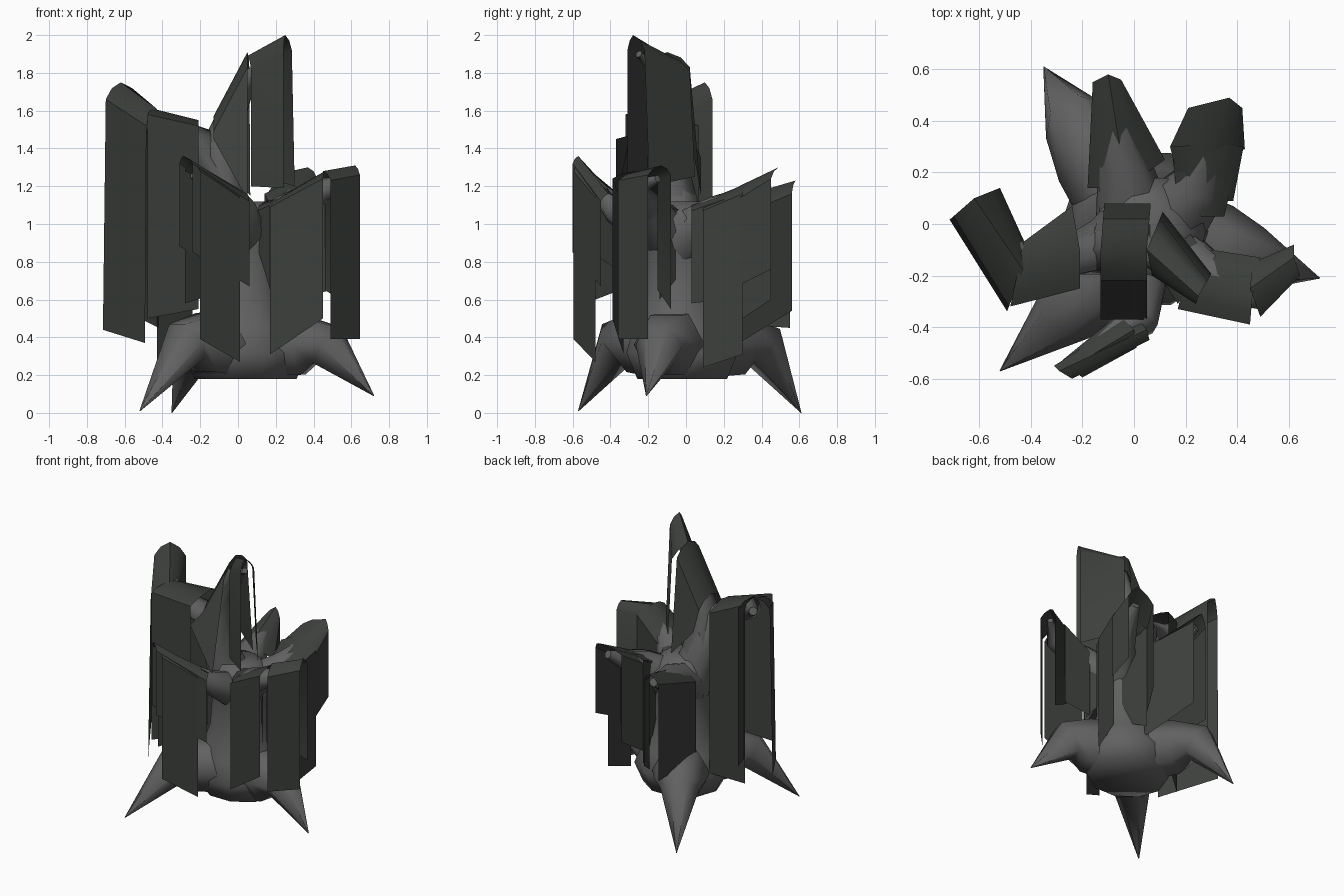
import bpy, math
from mathutils import Vector


def material(name, rgb):
    m = bpy.data.materials.new(name)
    m.diffuse_color = (*rgb, 1)
    return m


BARK = material("bark", (0.12, 0.12, 0.12))
MOSS = material("moss", (0.045, 0.05, 0.045))


def make(name, verts, faces, mat, angle):
    me = bpy.data.meshes.new(name)
    me.from_pydata([tuple(v) for v in verts], [], faces)
    me.update()
    me.materials.append(mat)
    ob = bpy.data.objects.new(name, me)
    bpy.context.collection.objects.link(ob)
    bpy.ops.object.select_all(action='DESELECT')
    ob.select_set(True)
    bpy.context.view_layer.objects.active = ob
    bpy.ops.object.shade_smooth_by_angle(angle=math.radians(angle))
    return ob


def tube(name, path, radii, n=7):
    """Tapered closed tube along a path; rings face the local direction."""
    pts = [Vector(p) for p in path]
    verts, faces = [], []
    for i, p in enumerate(pts):
        d = (pts[min(i + 1, len(pts) - 1)] - pts[max(i - 1, 0)]).normalized()
        ref = Vector((0, 1, 0)) if abs(d.z) > 0.8 else Vector((0, 0, 1))
        u = d.cross(ref).normalized()
        w = d.cross(u)
        for k in range(n):
            a = 2 * math.pi * k / n
            verts.append(p + radii[i] * (u * math.cos(a) + w * math.sin(a)))
    for i in range(len(pts) - 1):
        for k in range(n):
            a, b = i * n + k, i * n + (k + 1) % n
            faces.append((a, b, b + n, a + n))
    faces.append(tuple(reversed(range(n))))
    faces.append(tuple(range(len(verts) - n, len(verts))))
    return make(name, verts, faces, BARK, 70)


def drape(name, ridge, left, right, low_l, low_r, drop=0.06, flare=(0, 0)):
    """Sheet folded over a branch: two ridge points, two edge points per side,
    and the heights at which each side ends."""
    verts = []
    for i in range(2):
        r = Vector(ridge[i])
        sides = []
        for e, low, f in ((left[i], low_l[i], flare[0]), (right[i], low_r[i], flare[1])):
            edge = Vector((e[0], e[1], r.z - drop))
            out = Vector((edge.x - r.x, edge.y - r.y, 0)).normalized()
            mid = r.lerp(edge, 0.6) + Vector((0, 0, drop * 0.25))
            bottom = Vector((edge.x, edge.y, low)) + out * f
            sides.append((mid, edge, bottom))
        (lm, le, lb), (rm, re, rb) = sides
        verts += [lb, le, lm, r, rm, re, rb]
    faces = [(k, k + 1, k + 8, k + 7) for k in range(6)]
    return make(name, verts, faces, MOSS, 40)


# Trunk: wide foot, waist, and a broad crown where the limbs fork
rings = [(0.04, -0.02, 0.18, 0.27, 0.25), (0.04, -0.02, 0.32, 0.33, 0.31),
         (0.04, -0.03, 0.46, 0.27, 0.26), (0.04, -0.03, 0.65, 0.20, 0.20),
         (0.05, -0.03, 0.88, 0.19, 0.20), (0.06, -0.03, 1.03, 0.22, 0.22),
         (0.03, -0.04, 1.12, 0.13, 0.14)]
N = 10
tv = [(x + rx * math.cos(2 * math.pi * k / N), y + ry * math.sin(2 * math.pi * k / N), z)
      for x, y, z, rx, ry in rings for k in range(N)]
tf = [(i * N + k, i * N + (k + 1) % N, (i + 1) * N + (k + 1) % N, (i + 1) * N + k)
      for i in range(len(rings) - 1) for k in range(N)]
tf += [tuple(reversed(range(N))), tuple(range(len(tv) - N, len(tv)))]
make("trunk", tv, tf, BARK, 70)

# Roots: run outward, then bend down to sharp tips
for i, (bend, tip) in enumerate([((-0.27, -0.35, 0.38), (-0.52, -0.57, 0.01)),
                                 ((0.47, -0.14, 0.36), (0.72, -0.21, 0.09)),
                                 ((-0.23, 0.40, 0.36), (-0.35, 0.61, 0.0))]):
    b, t = Vector(bend), Vector(tip)
    start = Vector((0.04 + bend[0] * 0.2, -0.02 + bend[1] * 0.2, 0.36))
    tube(f"root_{i + 1}", [start, start.lerp(b, 0.6), b, t], [0.2, 0.18, 0.13, 0.002], 6)

# Limbs under the moss
tube("left_limb", [(0.0, -0.04, 0.9), (-0.09, -0.08, 1.2), (-0.2, -0.11, 1.43),
                   (-0.42, -0.17, 1.52), (-0.58, 0.05, 1.62)], [0.16, 0.12, 0.09, 0.07, 0.03])
tube("top_limb", [(-0.06, -0.07, 1.1), (-0.09, -0.1, 1.42), (0.04, -0.1, 1.76),
                  (0.23, -0.25, 1.9)], [0.13, 0.10, 0.06, 0.02])
tube("front_limb", [(0.03, -0.1, 0.92), (0.02, -0.37, 1.08), (-0.24, -0.54, 1.26)],
     [0.13, 0.08, 0.02])
tube("right_limb", [(0.1, -0.08, 0.92), (0.28, -0.2, 1.08), (0.47, -0.27, 1.19),
                    (0.6, -0.15, 1.24)], [0.14, 0.10, 0.06, 0.02])
tube("back_right_limb", [(0.12, 0.0, 0.92), (0.26, 0.16, 1.05), (0.34, 0.42, 1.2)],
     [0.16, 0.11, 0.03])
tube("back_limb", [(0.0, 0.0, 0.92), (-0.04, 0.22, 1.04), (-0.1, 0.52, 1.15)],
     [0.16, 0.11, 0.03])

# Moss on the left limb
drape("moss_left_inner", [(-0.21, -0.1, 1.55), (-0.45, -0.18, 1.61)],
      [(-0.21, -0.25), (-0.48, -0.32)], [(-0.24, 0.07), (-0.43, -0.07)],
      (0.55, 0.50), (0.35, 0.27), 0.03)
drape("moss_left_outer", [(-0.43, -0.18, 1.61), (-0.62, 0.1, 1.75)],
      [(-0.485, -0.32), (-0.70, 0.03)], [(-0.42, -0.08), (-0.52, 0.14)],
      (0.37, 0.44), (0.45, 0.5), 0.09, (0.02, 0))

# Moss on the tall top limb
drape("moss_top_lower", [(-0.13, -0.11, 1.57), (0.05, -0.1, 1.91)],
      [(-0.13, -0.22), (0.05, -0.22)], [(-0.12, 0.02), (0.06, 0.02)],
      (1.45, 1.13), (1.35, 1.15), 0.08, (0.15, 0.06))
drape("moss_top_upper", [(0.05, -0.1, 1.89), (0.25, -0.28, 2.0)],
      [(0.07, -0.2), (0.24, -0.31)], [(0.1, 0.02), (0.285, -0.22)],
      (1.2, 1.19), (1.25, 1.2), 0.08, (0.0, 0.03))

# Moss on the front limb, long and short layers
drape("moss_front_long", [(0.0, -0.41, 1.19), (-0.25, -0.56, 1.33)],
      [(0.01, -0.48), (-0.2, -0.595)], [(-0.06, -0.35), (-0.28, -0.53)],
      (0.27, 0.39), (0.65, 0.58), 0.05)
drape("moss_front_short", [(0.05, -0.41, 1.16), (-0.29, -0.57, 1.36)],
      [(0.06, -0.45), (-0.24, -0.6)], [(0.0, -0.35), (-0.31, -0.55)],
      (0.67, 0.85), (0.75, 0.88), 0.04)

# Moss on the right limb
drape("moss_right_inner", [(0.2, -0.2, 1.13), (0.46, -0.27, 1.28)],
      [(0.17, -0.33), (0.45, -0.39)], [(0.3, -0.1), (0.49, -0.13)],
      (0.31, 0.50), (0.6, 0.65), 0.04)
drape("moss_right_outer", [(0.45, -0.25, 1.28), (0.62, -0.13, 1.31)],
      [(0.49, -0.36), (0.645, -0.2)], [(0.46, -0.15), (0.62, -0.08)],
      (0.39, 0.39), (0.65, 0.55), 0.05)
drape("moss_right_root", [(0.09, -0.08, 1.1), (0.22, -0.23, 1.14)],
      [(0.08, -0.17), (0.17, -0.31)], [(0.17, 0.02), (0.3, -0.14)],
      (0.95, 0.65), (0.8, 0.6), 0.04)

# Moss on the back right limb, layered
drape("moss_back_right_long", [(0.27, 0.09, 1.12), (0.31, 0.31, 1.21)],
      [(0.19, 0.1), (0.14, 0.3)], [(0.385, 0.09), (0.425, 0.3)],
      (0.5, 0.4), (0.24, 0.31), 0.05)
drape("moss_back_right_inner", [(0.26, 0.03, 1.1), (0.3, 0.2, 1.16)],
      [(0.17, 0.07), (0.15, 0.26)], [(0.35, 0.03), (0.39, 0.2)],
      (0.6, 0.5), (0.58, 0.6), 0.03)
drape("moss_back_right_tip", [(0.3, 0.28, 1.2), (0.37, 0.49, 1.3)],
      [(0.14, 0.3), (0.21, 0.45)], [(0.43, 0.29), (0.42, 0.45)],
      (0.5, 0.6), (0.68, 0.76), 0.06)

# Moss on the back limb
drape("moss_back", [(-0.03, 0.14, 1.1), (-0.1, 0.58, 1.23)],
      [(-0.18, 0.14), (-0.16, 0.55)], [(0.12, 0.25), (-0.05, 0.56)],
      (0.48, 0.45), (0.35, 0.54), 0.07)
